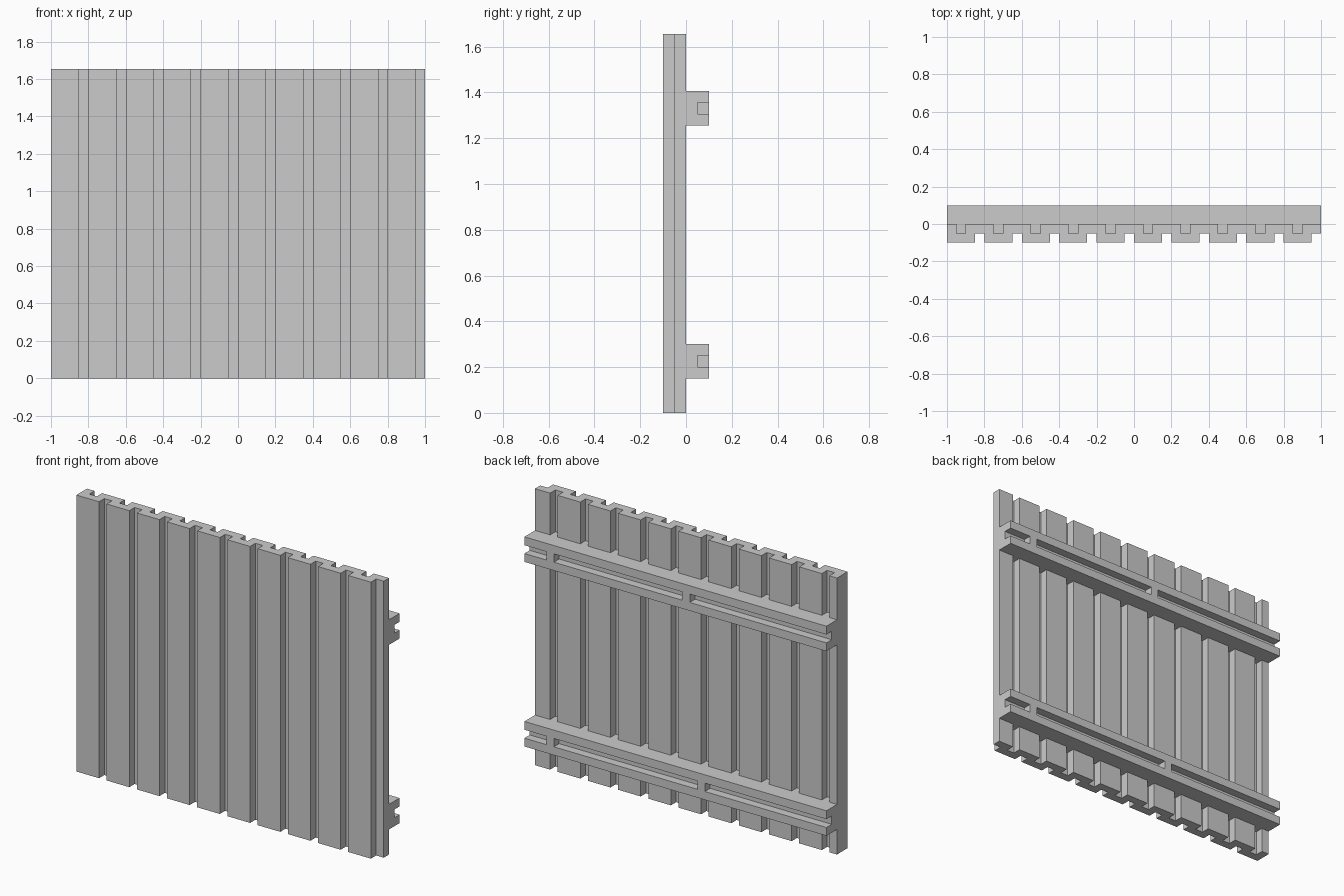
import bpy, bmesh
from mathutils import Vector

if "Cube" in bpy.data.objects:
    bpy.data.objects.remove(bpy.data.objects["Cube"])

H = 1.655


def prism(name, outline, axis_map, start, end):
    """Extrude a closed outline; axis_map turns (a, b, depth) into xyz."""
    bm = bmesh.new()
    face = bm.faces.new([bm.verts.new(axis_map(a, b, start)) for a, b in outline])
    ext = bmesh.ops.extrude_face_region(bm, geom=[face])
    moved = [v for v in ext["geom"] if isinstance(v, bmesh.types.BMVert)]
    shift = Vector(axis_map(0, 0, end)) - Vector(axis_map(0, 0, start))
    bmesh.ops.translate(bm, verts=moved, vec=shift)
    bmesh.ops.recalc_face_normals(bm, faces=bm.faces)
    mesh = bpy.data.meshes.new(name)
    bm.to_mesh(mesh)
    bm.free()
    obj = bpy.data.objects.new(name, mesh)
    bpy.context.collection.objects.link(obj)
    return obj


def box(name, x0, x1, y0, y1, z0, z1):
    return prism(name, [(x0, y0), (x1, y0), (x1, y1), (x0, y1)],
                 lambda a, b, d: (a, b, d), z0, z1)


# Board wall: ten boards with staggered front and back grooves
front, back = [], []
for i in range(10):
    x = -1 + 0.2 * i
    front += [(x, -0.1), (x + 0.15, -0.1), (x + 0.15, -0.05), (x + 0.2, -0.05)]
    back += [(x, 0), (x + 0.05, 0), (x + 0.05, -0.05), (x + 0.1, -0.05),
             (x + 0.1, 0)]
outline = front + [(1, 0)] + back[::-1]
prism("board_wall", outline, lambda a, b, d: (a, b, d), 0, H)

# Rails: channel section with slot dividers, and pegs filling the board grooves
for label, z, dividers in (("lower", 0.15, (0.805, -0.195)),
                           ("upper", 1.255, (0.805, -0.095))):
    section = [(0, z), (0.1, z), (0.1, z + 0.05), (0.05, z + 0.05),
               (0.05, z + 0.1), (0.1, z + 0.1), (0.1, z + 0.15), (0, z + 0.15)]
    prism(label + "_rail", section, lambda a, b, d: (d, a, b), -1, 1)
    for x in dividers:
        box(label + "_slot_divider", x, x + 0.05, 0.05, 0.1, z + 0.05, z + 0.1)
    for i in range(10):
        x = -0.95 + 0.2 * i
        box(label + "_groove_peg", x, x + 0.05, -0.05, 0, z, z + 0.15)
